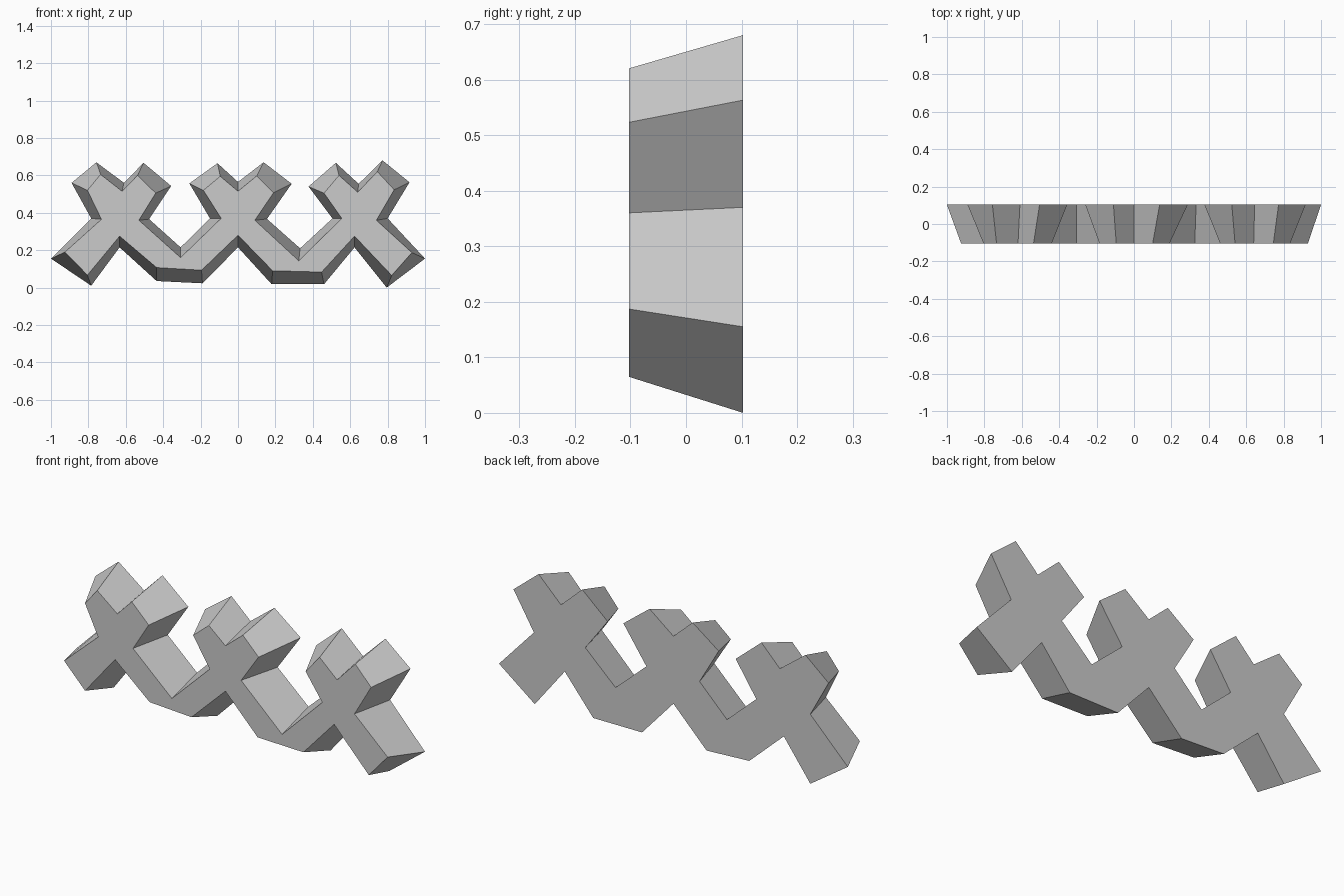
import bpy
import bmesh

DEPTH = 0.103  # half thickness, front to back

if "Cube" in bpy.data.objects:
    bpy.data.objects.remove(bpy.data.objects["Cube"])


def flat_material(name, colour):
    """Plain single-colour material."""
    material = bpy.data.materials.new(name)
    material.use_nodes = True
    material.diffuse_color = colour
    shader = material.node_tree.nodes["Principled BSDF"]
    shader.inputs["Base Color"].default_value = colour
    return material


# Outline corners: back x, back z, front x, front z.
# Each cross: outer side, waist, upper arms, waist.
left_cross = [
    (-1, .155, -.925, .19), (-.785, .37, -.73, .365),
    (-.89, .56, -.805, .52), (-.757, .67, -.735, .605),
    (-.61, .56, -.62, .515), (-.505, .667, -.537, .6),
    (-.357, .543, -.44, .505), (-.475, .366, -.53, .36)]
middle_cross = [
    (-.307, .215, -.307, .16), (-.15, .37, -.09, .37),
    (-.26, .557, -.185, .52), (-.11, .665, -.095, .595),
    (0, .565, 0, .515), (.137, .67, .1, .597),
    (.287, .555, .19, .507), (.155, .367, .09, .36)]
right_cross = [
    (.332, .21, .325, .143), (.505, .37, .555, .37),
    (.377, .54, .46, .505), (.523, .667, .54, .6),
    (.645, .555, .64, .51), (.773, .68, .745, .62),
    (.917, .563, .835, .523), (.8, .37, .74, .36)]
# Underside from the right foot to the left foot, with the two links.
underside = [
    (1, .155, .93, .187), (.795, 0, .822, .065),
    (.623, .215, .623, .275), (.46, .018, .447, .083),
    (.18, .018, .185, .09), (0, .215, 0, .28),
    (-.19, .023, -.195, .093), (-.435, .035, -.435, .107),
    (-.633, .215, -.633, .275), (-.785, .01, -.805, .067)]


def tapered_slab(name, outline, material):
    """Join a back outline to a smaller front outline and cap both ends."""
    bm = bmesh.new()
    back = [bm.verts.new((p[0], DEPTH, p[1])) for p in outline]
    front = [bm.verts.new((p[2], -DEPTH, p[3])) for p in outline]
    bm.faces.new(back)
    bm.faces.new(reversed(front))
    count = len(outline)
    for i in range(count):
        j = (i + 1) % count
        bm.faces.new((back[j], back[i], front[i], front[j]))
    bmesh.ops.recalc_face_normals(bm, faces=bm.faces)
    mesh = bpy.data.meshes.new(name)
    bm.to_mesh(mesh)
    bm.free()
    mesh.materials.append(material)
    part = bpy.data.objects.new(name, mesh)
    bpy.context.collection.objects.link(part)
    return part


# One continuous bevelled band of three linked crosses
grey = flat_material("light grey", (0.6, 0.6, 0.6, 1.0))
tapered_slab("linked_crosses",
             left_cross + middle_cross + right_cross + underside, grey)
